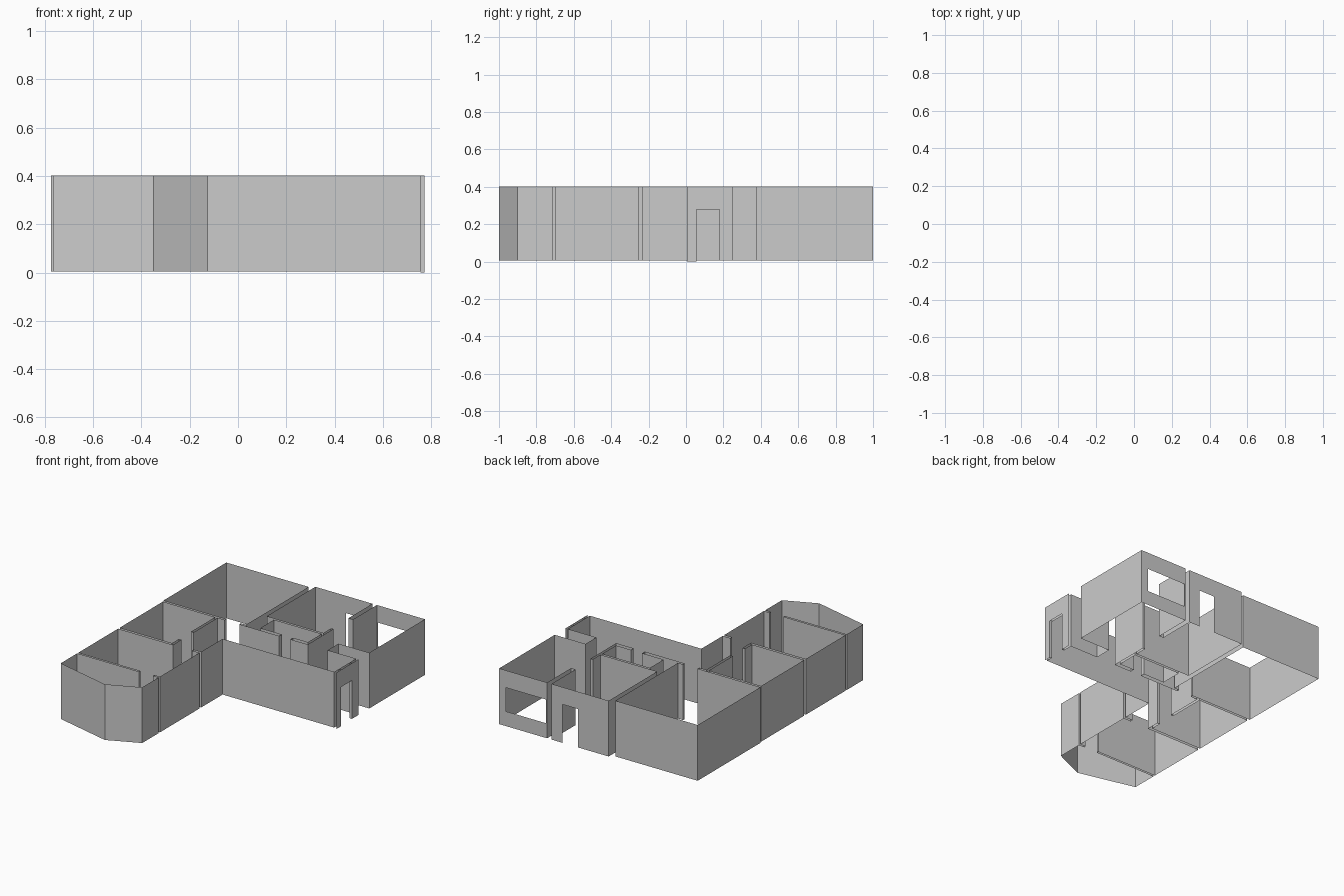
import bpy
import bmesh

FLOOR, HEAD, TOP = 0.005, 0.279, 0.402
L, R, C = -0.767, 0.773, -0.125   # left wall, right wall, wing inner wall
BL, BY = -0.774, 0.974            # large room: left wall, back wall


def wall(name, points, z0=FLOOR, z1=TOP):
    """Thin wall surface: a plan polyline extruded upwards."""
    bm = bmesh.new()
    low = [bm.verts.new((x, y, z0)) for x, y in points]
    high = [bm.verts.new((x, y, z1)) for x, y in points]
    for i in range(len(points) - 1):
        bm.faces.new((low[i], low[i + 1], high[i + 1], high[i]))
    mesh = bpy.data.meshes.new(name)
    bm.to_mesh(mesh)
    bm.free()
    obj = bpy.data.objects.new(name, mesh)
    bpy.context.collection.objects.link(obj)
    return obj


# Right side of the wing: entry, hall front wall, bay room
wall("hall_front_wall", [(0.755, 0.055), (0.755, 0.005), (C, 0.005), (C, -0.235),
                         (-0.185, -0.235), (-0.185, -0.255)])
wall("middle_room_right_wall", [(-0.185, -0.255), (C, -0.255), (C, -0.7),
                                (-0.17, -0.7), (-0.17, -0.715)])
wall("bay_room_walls", [(-0.17, -0.715), (C, -0.715), (C, -0.9), (-0.35, -1.0),
                        (L, -0.9), (L, -0.715), (-0.28, -0.715), (-0.28, -0.7)])

# Left side of the wing
wall("middle_room_left_wall", [(-0.28, -0.7), (L, -0.7), (L, -0.255),
                               (-0.335, -0.255), (-0.335, -0.157)])
wall("side_room_walls", [(-0.335, -0.157), (-0.355, -0.157), (-0.355, -0.235),
                         (L, -0.235), (L, 0.25), (-0.355, 0.25), (-0.355, -0.02),
                         (-0.335, -0.02), (-0.335, 0.25), (-0.28, 0.25), (-0.28, 0.268)])

# Large back room
wall("large_room_walls", [(-0.28, 0.268), (BL, 0.268), (BL, BY), (C, BY), (C, 0.268),
                          (-0.165, 0.268), (-0.165, 0.25)])

# Hall back wall with the small inner room
wall("hall_back_wall", [(-0.165, 0.25), (0.15, 0.25), (0.15, 0.28)])
wall("small_room_walls", [(0.15, 0.28), (-0.02, 0.28), (-0.02, 0.435), (0.355, 0.435),
                          (0.355, 0.28), (0.237, 0.28), (0.237, 0.25), (0.375, 0.25),
                          (0.375, 0.54)])

# Back centre room with an outer door
wall("centre_room_walls", [(0.375, 0.54), (0.357, 0.54), (0.357, 0.453), (-0.09, 0.453),
                           (-0.09, 1.0), (0.15, 1.0)])
wall("back_door_lintel", [(0.15, 1.0), (0.275, 1.0)], HEAD)
wall("centre_room_right_wall", [(0.275, 1.0), (0.36, 1.0), (0.36, 0.73), (0.395, 0.73)])

# Back right room with a window
wall("corner_room_left_wall", [(0.395, 0.73), (0.395, 1.0), (0.405, 1.0)])
for name, z0, z1 in (("window_sill_wall", FLOOR, 0.11), ("window_lintel", HEAD, TOP)):
    wall(name, [(0.405, 1.0), (0.72, 1.0)], z0, z1)
wall("corner_room_right_wall", [(0.72, 1.0), (R, 1.0), (R, 0.374), (0.53, 0.374),
                                (0.53, 0.252), (0.755, 0.252), (0.755, 0.18)])

# Entry door surround: outer jambs, reveals and lintels
wall("entry_jamb_front", [(R, 0.005), (R, 0.055), (0.755, 0.055)], 0.0)
wall("entry_jamb_back", [(0.755, 0.18), (R, 0.18), (R, 0.252)])
for name, x in (("entry_lintel_inner", 0.755), ("entry_lintel_outer", R)):
    wall(name, [(x, 0.055), (x, 0.18)], HEAD)
